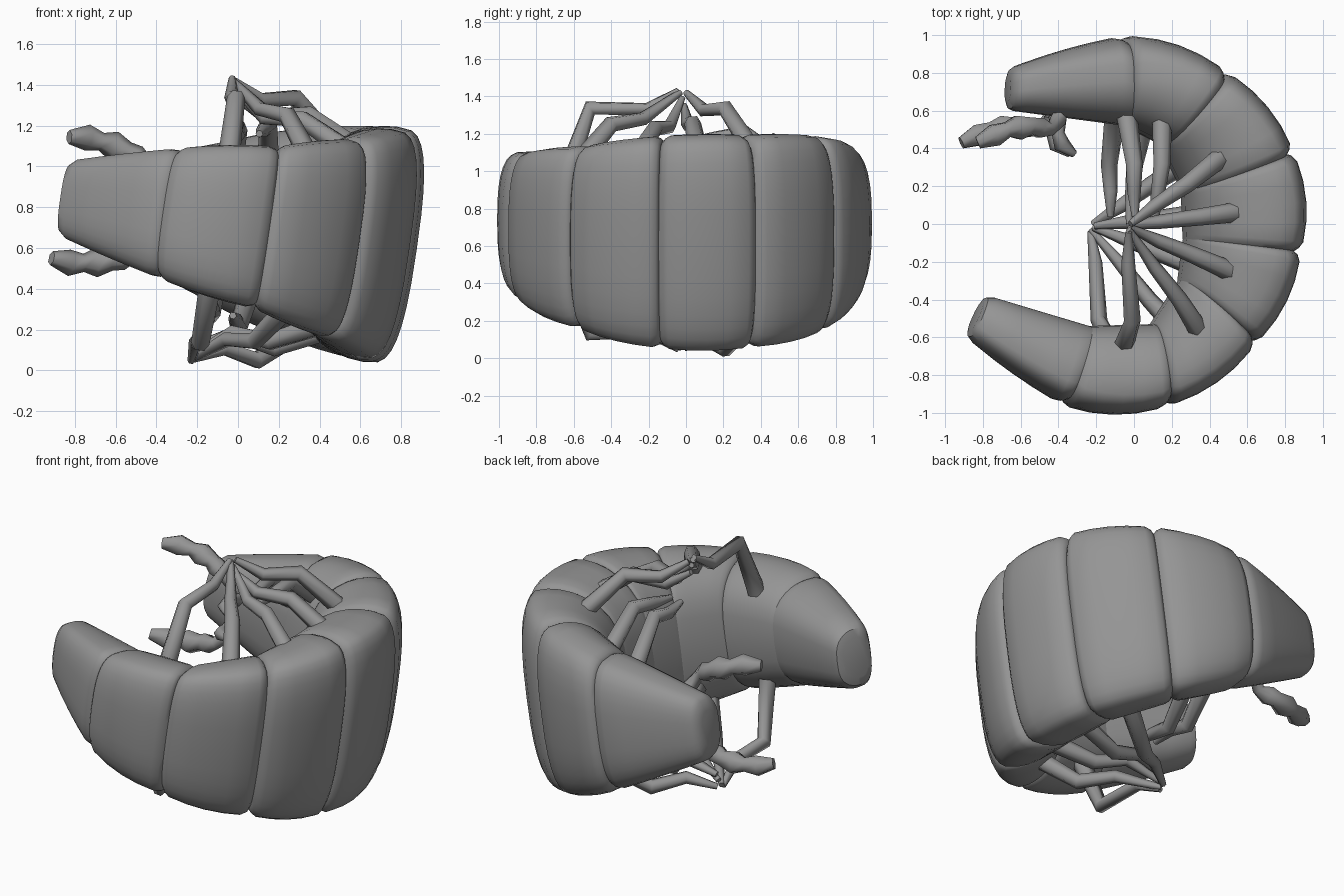
import bpy, bmesh, math
from mathutils import Vector, Matrix

cube = bpy.data.objects.get("Cube")
if cube:
    bpy.data.objects.remove(cube)

grey = bpy.data.materials.new("shell grey")
grey.use_nodes = True
colour = (0.3, 0.3, 0.3, 1)
grey.diffuse_color = colour
grey.node_tree.nodes["Principled BSDF"].inputs["Base Color"].default_value = colour

# The curled body lies in a plane tilted about y; z is its width there
TILT = Matrix.Translation((0, 0, 0.72)) @ Matrix.Rotation(math.radians(8.3), 4, 'Y')
SIDES = 32


def section(outer, inner, half, crest):
    """D-shaped ring: broad back, full belly, widest at the crest."""
    ring = []
    for i in range(SIDES):
        a = 2 * math.pi * i / SIDES
        c, s = math.cos(a), math.sin(a)
        t = crest + (1 - crest) * c ** 0.55 if c > 0 else crest * (1 - abs(c) ** 1.1)
        p = inner.lerp(outer, t)
        power = 0.75 if c > 0 else 0.65
        ring.append((p.x, p.y, half * math.copysign(abs(s) ** power, s)))
    return ring


def finish(ob):
    ob.matrix_world = TILT
    ob.data.materials.append(grey)


def segment(name, start, end, steps, bulge):
    """Loft between two edges; steps are (position, scale) pairs."""
    bm = bmesh.new()
    rings = []
    for f, scale in steps:
        outer = Vector(start[0]).lerp(Vector(end[0]), f)
        inner = Vector(start[1]).lerp(Vector(end[1]), f)
        puff = 4 * bulge * max(0, f * (1 - f))
        half = start[2] + (end[2] - start[2]) * f + 0.25 * puff
        crest = start[3] + (end[3] - start[3]) * f
        outer += (outer - inner).normalized() * puff
        # seams keep the belly unbroken; blunt ends shrink to the middle
        pivot = inner.lerp(outer, 0 if 0 <= f <= 1 else 0.5)
        outer, inner = pivot.lerp(outer, scale), pivot.lerp(inner, scale)
        rings.append([bm.verts.new(p) for p in section(outer, inner, half * scale, crest)])
    for a, b in zip(rings, rings[1:]):
        for i in range(SIDES):
            j = (i + 1) % SIDES
            bm.faces.new((a[i], a[j], b[j], b[i]))
    bm.faces.new(rings[0])
    bm.faces.new(rings[-1])
    bmesh.ops.recalc_face_normals(bm, faces=bm.faces)
    me = bpy.data.meshes.new(name)
    bm.to_mesh(me)
    bm.free()
    ob = bpy.data.objects.new(name, me)
    bpy.context.collection.objects.link(ob)
    finish(ob)
    bpy.ops.object.select_all(action='DESELECT')
    ob.select_set(True)
    bpy.context.view_layer.objects.active = ob
    bpy.ops.object.shade_smooth_by_angle(angle=math.radians(40))


def tube(name, points, radii):
    """Jointed limb, made once on each side."""
    for side, sign in (("upper", 1), ("lower", -1)):
        cu = bpy.data.curves.new(f"{side}_{name}", 'CURVE')
        cu.dimensions = '3D'
        cu.bevel_depth = 1
        cu.bevel_resolution = 1
        cu.use_fill_caps = True
        sp = cu.splines.new('POLY')
        sp.points.add(len(points) - 1)
        for pt, (x, y, z), r in zip(sp.points, points, radii):
            pt.co = (x, y, sign * z, 1)
            pt.radius = r
        ob = bpy.data.objects.new(cu.name, cu)
        bpy.context.collection.objects.link(ob)
        finish(ob)


# Edges between plates: outer point, inner point, half width, crest position
edges = [
    ((-0.88, -0.61), (-0.78, -0.38), 0.19, 0.55),
    ((-0.38, -0.955), (-0.24, -0.54), 0.325, 0.6),
    ((0.16, -0.965), (0.10, -0.53), 0.40, 0.65),
    ((0.62, -0.64), (0.25, -0.30), 0.49, 0.68),
    ((0.855, -0.15), (0.28, -0.08), 0.57, 0.7),
    ((0.815, 0.385), (0.27, 0.18), 0.57, 0.7),
    ((0.465, 0.81), (0.15, 0.42), 0.525, 0.65),
    ((-0.06, 0.995), (-0.05, 0.52), 0.41, 0.5),
    ((-0.65, 0.83), (-0.66, 0.60), 0.19, 0.45),
]
plate = [(0, 0.94), (0.04, 0.975), (0.1, 1), (0.3, 1), (0.5, 1), (0.7, 1), (0.9, 1), (0.97, 0.975), (1, 0.94)]
tail = [(-0.03, 0.65), (-0.01, 0.9), (0.06, 1)] + plate[3:]
head = plate[:-2] + [(0.97, 1), (1.01, 0.92), (1.035, 0.6)]
names = ["tail_plate"] + [f"body_plate_{i}" for i in range(1, 7)] + ["head_plate"]
for i, name in enumerate(names):
    steps = tail if i == 0 else head if i == 7 else plate
    bulge = 0.015 if i in (0, 7) else 0.05
    segment(name, edges[i], edges[i + 1], steps, bulge)

# Legs: base on the belly, two knees, then feet gathered in the middle
legs = [
    # base, knee position and height, ankle position and height, foot
    ((-0.09, -0.63, 0.27), 0.20, 0.61, 0.72, 0.60, (-0.13, -0.04, 0.70)),
    ((0.32, -0.60, 0.34), 0.35, 0.56, 0.65, 0.57, (-0.13, -0.03, 0.69)),
    ((0.50, -0.27, 0.42), 0.42, 0.55, 0.72, 0.53, (-0.12, -0.02, 0.66)),
    ((0.54, 0.07, 0.44), 0.42, 0.58, 0.75, 0.54, (-0.12, -0.01, 0.62)),
    ((0.44, 0.38, 0.42), 0.45, 0.65, 0.75, 0.615, (-0.12, 0.00, 0.69)),
    ((0.11, 0.60, 0.28), 0.48, 0.50, 0.75, 0.47, (0.04, 0.00, 0.45)),
    ((-0.07, 0.57, 0.22), 0.48, 0.46, 0.75, 0.43, (-0.06, 0.04, 0.45)),
]
for i, (base, at_knee, z_knee, at_ankle, z_ankle, foot) in enumerate(legs, 1):
    b, f = Vector(base), Vector(foot)
    knee, ankle = b.lerp(f, at_knee), b.lerp(f, at_ankle)
    knee.z, ankle.z = z_knee, z_ankle
    tube(f"leg_{i}", [b, knee, ankle, f], [0.056, 0.045, 0.037, 0.018])

# Antennae: a chain of swollen joints
tube("antenna",
     [(-0.42, 0.56, 0.14), (-0.48, 0.50, 0.22), (-0.54, 0.51, 0.25), (-0.59, 0.52, 0.27),
      (-0.66, 0.51, 0.29), (-0.72, 0.50, 0.30), (-0.79, 0.47, 0.31), (-0.88, 0.43, 0.30)],
     [0.045, 0.035, 0.06, 0.05, 0.072, 0.045, 0.065, 0.035])

# Mouthparts under the head
tube("mouthpart",
     [(-0.42, 0.57, 0.08), (-0.42, 0.48, 0.10), (-0.40, 0.42, 0.09), (-0.33, 0.37, 0.07)],
     [0.05, 0.035, 0.045, 0.02])
